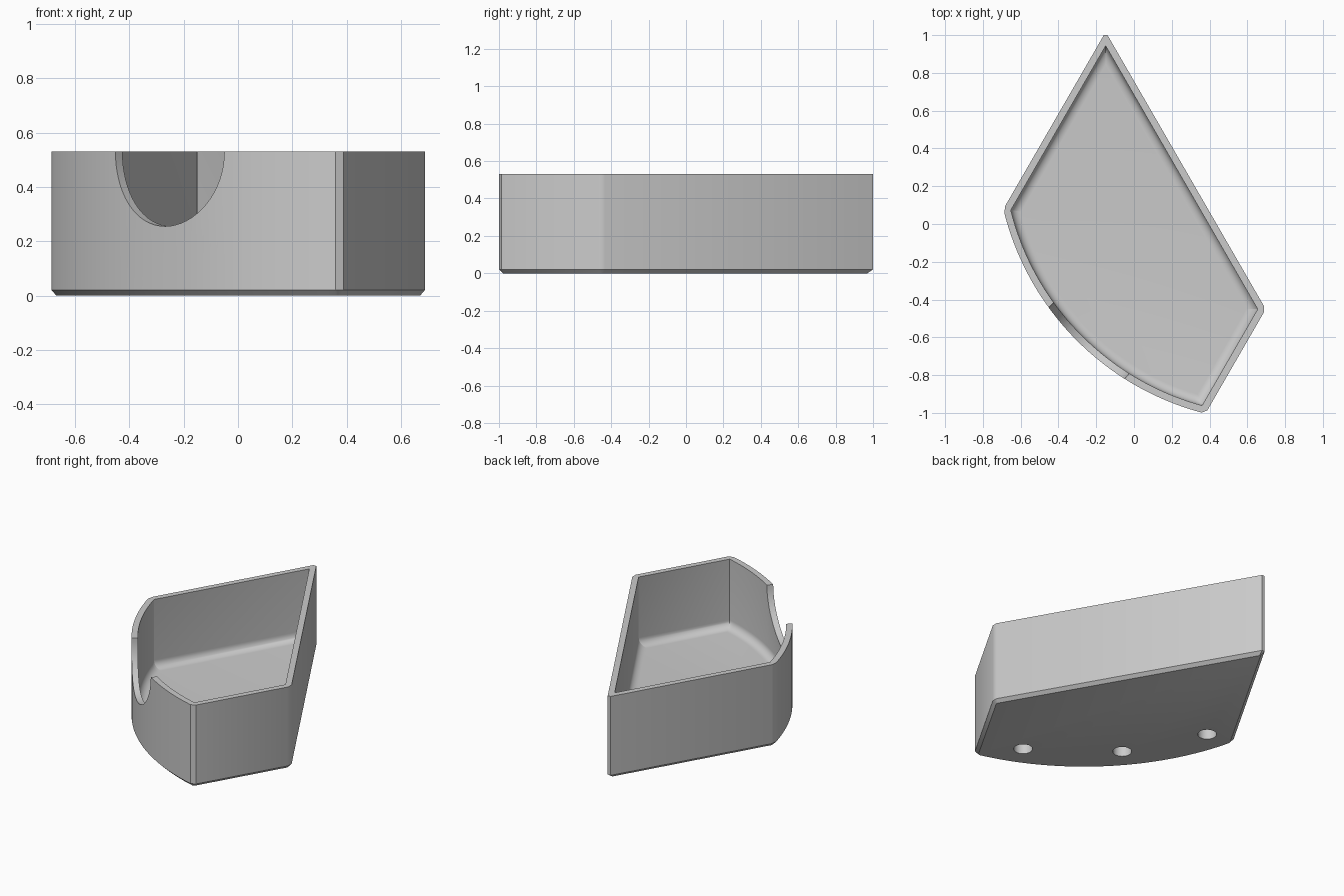
import bpy, bmesh, math
from mathutils import Vector, Matrix

if "Cube" in bpy.data.objects:
    bpy.data.objects.remove(bpy.data.objects["Cube"], do_unlink=True)

HEIGHT, WALL, FLOOR, COVE, CHAMFER = 0.53, 0.037, 0.088, 0.05, 0.02
ARC_C, ARC_R = Vector((0.737, 0.421)), 1.469
# straight sides: outward normal angle -> distance from the origin
SIDES = {30: 0.3786, 150: 0.6384, 330: 0.8295}

grey = bpy.data.materials.new("plain grey")
grey.use_nodes = True
colour = (0.6, 0.6, 0.6, 1)
grey.diffuse_color = colour
grey.node_tree.nodes["Principled BSDF"].inputs["Base Color"].default_value = colour


def direction(deg):
    a = math.radians(deg)
    return Vector((math.cos(a), math.sin(a)))


def meet_sides(a, b, d):
    """Crossing of two straight sides, both moved inward by d."""
    m = Matrix((direction(a), direction(b)))
    return m.inverted() @ Vector((SIDES[a] - d, SIDES[b] - d))


def meet_arc(a, d, sign):
    """Crossing of a straight side and the curved side, both moved inward by d."""
    n = direction(a)
    gap = SIDES[a] - d - n.dot(ARC_C)
    half = math.sqrt((ARC_R - d) ** 2 - gap ** 2)
    return ARC_C + n * gap + direction(a + 90) * half * sign


def arc_angle(p):
    v = p - ARC_C
    return math.degrees(math.atan2(v.y, v.x)) % 360


def outline(d, w, arc_steps=48):
    """Outline inset by d, with each corner cut back by w along both sides."""
    tip, right = meet_sides(30, 150, d), meet_sides(330, 30, d)
    left, front = meet_arc(150, d, 1), meet_arc(330, d, -1)
    back = math.degrees(w / (ARC_R - d))
    a0, a1 = arc_angle(left) + back, arc_angle(front) - back
    pts = [tip - direction(120) * w, tip + direction(240) * w, left - direction(240) * w]
    for i in range(arc_steps + 1):
        pts.append(ARC_C + direction(a0 + (a1 - a0) * i / arc_steps) * (ARC_R - d))
    pts += [front + direction(60) * w, right - direction(60) * w, right + direction(120) * w]
    return pts


# Tray shell: a stack of outlines up the outside and down the inside
stack = [(CHAMFER, 0.008, 0), (0, CHAMFER, CHAMFER), (0, CHAMFER, HEIGHT), (WALL, 0.001, HEIGHT)]
for i in range(9):
    a = math.radians(90 * i / 8)
    stack.append((WALL + COVE * (1 - math.cos(a)), 0.001, FLOOR + COVE * (1 - math.sin(a))))

bm = bmesh.new()
loops = [[bm.verts.new((p.x, p.y, z)) for p in outline(d, w)] for d, w, z in stack]
for low, high in zip(loops, loops[1:]):
    n = len(low)
    for i in range(n):
        j = (i + 1) % n
        bm.faces.new((low[i], low[j], high[j], high[i]))
bm.faces.new(loops[0][::-1])
bm.faces.new(loops[-1])
bmesh.ops.recalc_face_normals(bm, faces=bm.faces)
mesh = bpy.data.meshes.new("tray")
bm.to_mesh(mesh)
bm.free()
tray = bpy.data.objects.new("tray", mesh)
bpy.context.collection.objects.link(tray)
mesh.materials.append(grey)


def cut(name, radius, depth, location, axis):
    """Cut a round hole out of the tray."""
    bpy.ops.mesh.primitive_cylinder_add(vertices=64, radius=radius, depth=depth, location=location)
    cutter = bpy.context.object
    cutter.name = name
    cutter.hide_render = True
    cutter.rotation_euler = Vector(axis).to_track_quat('Z', 'Y').to_euler()
    cutter.data.materials.append(grey)
    mod = tray.modifiers.new(name, 'BOOLEAN')
    mod.operation, mod.solver, mod.object = 'DIFFERENCE', 'EXACT', cutter
    bpy.context.view_layer.objects.active = tray
    bpy.ops.object.modifier_apply(modifier=name)
    bpy.data.objects.remove(cutter, do_unlink=True)


# Finger scoop in the curved wall
out = direction(226.8)
spot = ARC_C + out * 1.46
cut("scoop_cutter", 0.275, 0.6, (spot.x, spot.y, HEIGHT), (out.x, out.y, 0))

# Three blind holes underneath, following the curved wall
for k, ang in enumerate((196, 220, 246)):
    p = ARC_C + direction(ang) * 1.292
    cut(f"hole_cutter_{k}", 0.055, 0.13, (p.x, p.y, 0), (0, 0, 1))

bpy.ops.object.select_all(action='DESELECT')
tray.select_set(True)
bpy.context.view_layer.objects.active = tray
bpy.ops.object.shade_smooth_by_angle(angle=math.radians(35))
